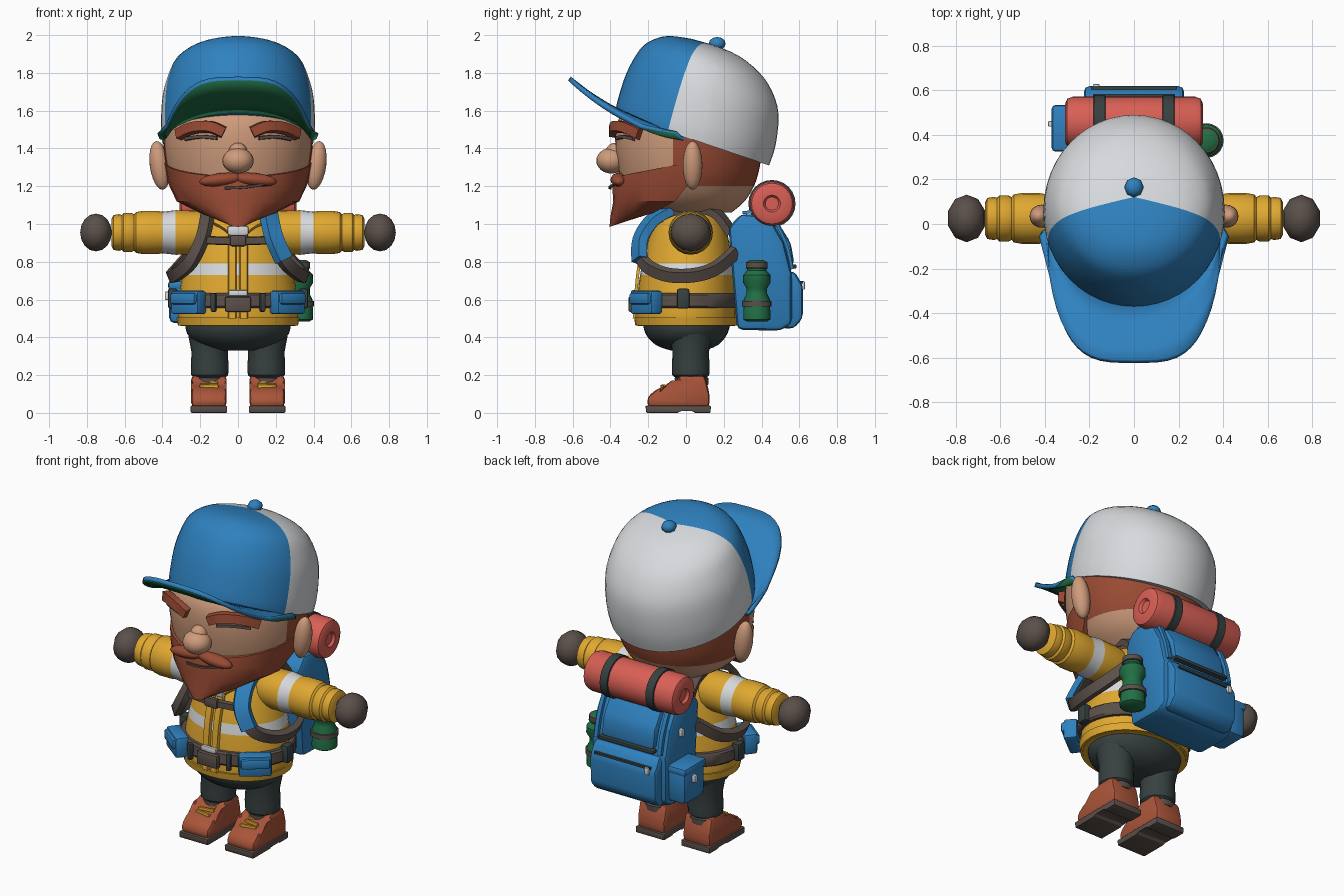
import bpy, bmesh, math
from mathutils import Vector, Matrix

if "Cube" in bpy.data.objects:
    bpy.data.objects.remove(bpy.data.objects["Cube"])

def material(name, rgb):
    m = bpy.data.materials.new(name)
    m.diffuse_color = (*rgb, 1)
    m.use_nodes = True
    m.node_tree.nodes["Principled BSDF"].inputs["Base Color"].default_value = m.diffuse_color
    return m

BLUE = material("blue cloth", (.028, .22, .52))
WHITE = material("pale grey", (.68, .70, .72))
SKIN = material("skin", (.62, .33, .20))
GINGER = material("ginger", (.32, .07, .034))
YELLOW = material("yellow jacket", (.74, .39, .03))
CHAR = material("charcoal", (.038, .052, .052))
STRAP = material("brown grey", (.105, .08, .068))
GREEN = material("green", (.015, .16, .06))
RED = material("coral red", (.69, .115, .09))
BOOT = material("boot leather", (.40, .09, .042))

def finish(name, bm, mats, mirror=False, angle=35, recalc=True):
    if recalc:
        bmesh.ops.recalc_face_normals(bm, faces=bm.faces[:])
    me = bpy.data.meshes.new(name)
    bm.to_mesh(me)
    bm.free()
    ob = bpy.data.objects.new(name, me)
    bpy.context.collection.objects.link(ob)
    for m in mats if isinstance(mats, list) else [mats]:
        me.materials.append(m)
    bpy.ops.object.select_all(action='DESELECT')
    ob.select_set(True)
    bpy.context.view_layer.objects.active = ob
    bpy.ops.object.shade_smooth_by_angle(angle=math.radians(angle))
    if mirror:
        ob.modifiers.new("mirror", 'MIRROR').use_mirror_merge = False
    return ob

def spline(pts, k, closed=False):
    """Catmull-Rom interpolation of tuples, k steps per span."""
    n, out = len(pts), []
    get = lambda i: pts[i % n] if closed else pts[max(0, min(n - 1, i))]
    for i in range(n if closed else n - 1):
        for s in range(k):
            t = s / k
            out.append(tuple(.5 * (2*b + (c-a)*t + (2*a-5*b+4*c-d)*t*t + (3*b-a-3*c+d)*t**3)
                             for a, b, c, d in zip(get(i-1), get(i), get(i+1), get(i+2))))
    return out if closed else out + [tuple(pts[-1])]

def bridge(rings, cap=True, wrap=False):
    bm = bmesh.new()
    vs = [[bm.verts.new(p) for p in r] for r in rings]
    n = len(vs[0])
    for a, b in list(zip(vs, vs[1:])) + ([(vs[-1], vs[0])] if wrap else []):
        for i in range(n):
            bm.faces.new((a[i], a[(i+1) % n], b[(i+1) % n], b[i]))
    if cap and not wrap:
        bm.faces.new(vs[0])
        bm.faces.new(vs[-1])
    return bm

def loft(rings, n=32, k=3, half=False):
    """Rings are (front y, front z, back y, back z, half width)."""
    out = []
    for yf, zf, yb, zb, w in spline(rings, k):
        r = []
        for i in range(n + half):
            if half:
                a = math.pi * (i / n - .5)
                r.append((w*math.sin(a), yb + (yf-yb)*math.cos(a), zb + (zf-zb)*math.cos(a)))
            else:
                a = 2 * math.pi * i / n
                c = (1 + math.cos(a)) / 2
                r.append((w*math.sin(a), yb + (yf-yb)*c, zb + (zf-zb)*c))
        out.append(r)
    return bridge(out)

def flat(rows):
    return [(f, z, b, z, w) for z, f, b, w in rows]

def lathe(profile, axis, c, n=20):
    out = []
    for t, r in profile:
        cs = [(r*math.cos(2*math.pi*i/n), r*math.sin(2*math.pi*i/n)) for i in range(n)]
        out.append([(t, c[0]+u, c[1]+v) if axis == 'X' else (c[0]+u, c[1]+v, t) for u, v in cs])
    return bridge(out)

def paint(bm, cuts, rule):
    for co, no in cuts:
        bmesh.ops.bisect_plane(bm, geom=bm.verts[:]+bm.edges[:]+bm.faces[:], plane_co=co, plane_no=no)
    for f in bm.faces:
        f.material_index = int(rule(f.calc_center_median()))
    return bm

def soften(bm, bevel, seg=2):
    if bevel:
        bmesh.ops.bevel(bm, geom=bm.edges[:], offset=bevel, segments=seg, profile=.5, affect='EDGES', clamp_overlap=True)
    return bm

def prism(name, prof, x0, x1, mat, bevel=.02, mirror=False):
    bm = bridge([[(x, y, z) for y, z in prof] for x in (x0, x1)])
    return finish(name, soften(bm, bevel), mat, mirror)

def box(name, loc, size, mat, rot=0, bevel=.01, mirror=False):
    bm = bmesh.new()
    bmesh.ops.create_cube(bm, size=1, matrix=Matrix.Diagonal((*size, 1)))
    soften(bm, bevel)
    bm.transform(Matrix.Translation(loc) @ Matrix.Rotation(math.radians(rot), 4, 'Z'))
    return finish(name, bm, mat, mirror)

def ball(name, loc, rad, mat, mirror=False, u=20, v=12, tilt=0):
    bm = bmesh.new()
    bmesh.ops.create_uvsphere(bm, u_segments=u, v_segments=v, radius=1)
    bm.transform(Matrix.Translation(loc) @ Matrix.Rotation(math.radians(tilt), 4, 'Y') @ Matrix.Diagonal((*rad, 1)))
    return finish(name, bm, mat, mirror, 50)

def band(name, pts, w, t, c, mat, mirror=False, closed=False, k=5):
    """Flat ribbon along a path, facing away from the point c."""
    p = [Vector(q) for q in spline(pts, k, closed)]
    out = []
    for i, q in enumerate(p):
        d = (p[(i+1) % len(p)] - p[i-1]) if closed else (p[min(i+1, len(p)-1)] - p[max(i-1, 0)])
        d.normalize()
        n = q - Vector(c)
        n = (n - d * n.dot(d)).normalized()
        s = d.cross(n)
        out.append([q + s*w*a/2 + n*t*b/2 for a, b in ((-1, -.6), (-.8, 1), (.8, 1), (1, -.6))])
    return finish(name, bridge(out, wrap=closed), mat, mirror)

# Head with hair at the back and sides
head = loft(flat([(1.06, -.2, .24, .19), (1.12, -.28, .31, .28), (1.2, -.335, .36, .345), (1.3, -.36, .39, .38),
                  (1.45, -.375, .41, .395), (1.58, -.345, .4, .375), (1.7, -.2, .3, .22)]), 40)
paint(head, [((0, -.07, 0), (0, 1, 0)), ((0, 0, 1.2), (0, 0, 1))], lambda p: p.y > -.07 and p.z > 1.2)
finish("head", head, [SKIN, GINGER])
ball("nose", (0, -.395, 1.335), (.083, .08, .068), SKIN)
ball("nose_bridge", (0, -.375, 1.38), (.05, .05, .05), SKIN)
ball("ear", (.415, .035, 1.31), (.052, .052, .13), SKIN, True, tilt=8)
band("eyebrow", [(.075, -.385, 1.485), (.15, -.375, 1.515), (.24, -.32, 1.51), (.315, -.245, 1.475)], .065, .045,
     (0, 0, 1.45), GINGER, True)
band("closed_eye", [(.11, -.365, 1.455), (.2, -.33, 1.462), (.28, -.275, 1.45)], .02, .02, (0, 0, 1.45), STRAP, True)

# Beard, moustache and mouth
beard = loft([(-.37, 1.25, .03, 1.33, .393), (-.39, 1.19, .02, 1.22, .372), (-.385, 1.12, -.06, 1.12, .325),
              (-.4, 1.04, -.17, 1.06, .2), (-.405, .985, -.3, 1.02, .07)], 14, 1, True)
finish("beard", beard, GINGER, angle=25)
ball("moustache", (.09, -.355, 1.235), (.12, .045, .035), GINGER, True, 14, 8, 6)
band("mouth", [(-.07, -.398, 1.19), (.04, -.404, 1.195), (.15, -.375, 1.212)], .014, .012, (0, 0, 1.2), STRAP)

# Cap crown, split into front and back panels
A = Vector((0, .12, 1.95))
N = (Vector((.4, -.03, 1.75)) - A).cross(Vector((.41, -.1, 1.5)) - A).normalized()
N *= 1 if N.y > 0 else -1
cap = loft([(-.37, 1.585, .44, 1.31, .402), (-.368, 1.63, .475, 1.42, .408), (-.33, 1.76, .49, 1.58, .40),
            (-.285, 1.86, .457, 1.70, .372), (-.225, 1.945, .39, 1.80, .325), (-.15, 1.985, .28, 1.89, .235),
            (-.08, 1.995, .15, 1.945, .12), (0, 1.985, .03, 1.98, .015)], 48, 3)
paint(cap, [(A, N), (A, (-N.x, N.y, N.z))], lambda p: N.dot(Vector((abs(p.x), p.y, p.z)) - A) > 0)
finish("cap_crown", cap, [BLUE, WHITE])
ball("cap_button", (0, .165, 1.955), (.043, .045, .035), BLUE, u=8, v=6)

# Cap brim with a green underside
bm = bmesh.new()
rows = []
for i in range(25):
    a = math.pi * (i / 24 - .5)
    s, c = math.sin(a), math.cos(a)
    inner = Vector((.39*s, .02 - .38*c, 1.45 + .16*c))
    y = -.05 - .56 * abs(c)**.55
    ox = math.copysign(abs(s)**.6, s) * (.405 - .06 * min(1, (-y-.05)/.5))
    outer = Vector((ox, y, 1.49 + .29*((-y-.05)/.56)**1.8))
    rows.append([bm.verts.new(inner.lerp(outer, t) + Vector((0, 0, -.01*math.sin(math.pi*t)))) for t in (0, .33, .67, 1)])
for a, b in zip(rows, rows[1:]):
    for j in range(3):
        bm.faces.new((a[j], a[j+1], b[j+1], b[j]))
bm.normal_update()
if sum(f.normal.z for f in bm.faces) < 0:
    bmesh.ops.reverse_faces(bm, faces=bm.faces[:])
brim = finish("cap_brim", bm, [BLUE, GREEN], recalc=False)
sol = brim.modifiers.new("thickness", 'SOLIDIFY')
sol.thickness, sol.offset, sol.material_offset = .025, -1, 1

# Jacket, sleeves and hands
torso = loft(flat([(.46, -.255, .26, .305), (.5, -.265, .265, .318), (.6, -.26, .26, .315), (.75, -.24, .25, .29),
                   (.9, -.205, .23, .25), (1.0, -.16, .2, .21), (1.08, -.1, .15, .14)]))
paint(torso, [((0, 0, z), (0, 0, 1)) for z in (.73, .79)], lambda p: .73 < p.z < .79)
finish("jacket", torso, [YELLOW, WHITE])
finish("jacket_hem", loft(flat([(.462, -.268, .272, .318), (.505, -.275, .275, .326)]), k=1), YELLOW)
band("jacket_placket", [(.03, -.272, .5), (.03, -.262, .65), (.03, -.243, .8), (.03, -.2, .96)], .045, .02, (.03, 0, .7), YELLOW, True)
band("collar", [(.02, -.19, .96), (.07, -.19, 1.0), (.15, -.12, 1.04)], .06, .03, (0, 0, .9), YELLOW, True)
box("collar_clasp", (0, -.215, .965), (.11, .03, .05), WHITE)
box("zip_pull", (0, -.28, .635), (.1, .02, .03), WHITE, bevel=.005)
arm = lathe([(.1, .09), (.2, .115), (.33, .118), (.4, .11), (.43, .115), (.5, .115), (.54, .108), (.55, .096),
             (.565, .104), (.605, .104), (.615, .093), (.63, .097), (.66, .092), (.67, .07)], 'X', (.025, .955))
paint(arm, [], lambda p: .33 < p.x < .4)
finish("sleeve", arm, [YELLOW, WHITE], True)
ball("hand", (.752, .025, .955), (.088, .107, .1), STRAP, True, 10, 8)

# Trousers and boots
finish("hips", loft(flat([(.33, -.08, .1, .1), (.36, -.16, .17, .2), (.42, -.215, .22, .27), (.5, -.23, .24, .28)])), CHAR)
finish("leg", lathe([(.185, .08), (.2, .098), (.25, .1), (.32, .096), (.42, .115)], 'Z', (.15, .025)), CHAR, True)
prism("boot", [(-.205, .03), (-.205, .085), (-.15, .13), (-.06, .15), (-.035, .2), (.1, .2), (.125, .1), (.125, .03)],
      .06, .248, BOOT, .024, True)
prism("boot_sole", [(-.21, .0), (-.215, .038), (.132, .038), (.13, 0), (.045, 0), (.035, .015), (-.03, .015), (-.04, 0)],
      .057, .251, STRAP, .006, True)
finish("boot_cuff", lathe([(.145, .075), (.15, .088), (.185, .09), (.192, .075)], 'Z', (.153, .03)), STRAP, True)
for i in range(3):
    box(f"boot_lace_{i+1}", (.153, -.12+.035*i, .139+.009*i), (.1-.005*i, .016, .02), YELLOW, 8*(-1)**i, .004, True)

# Belt and pouches
finish("belt", loft(flat([(.555, -.28, .28, .335), (.565, -.288, .285, .344), (.625, -.284, .285, .342), (.635, -.275, .28, .333)]), k=1), STRAP)
box("belt_buckle", (0, -.285, .575), (.14, .04, .08), STRAP)
box("belt_clip", (.345, -.015, .605), (.05, .065, .105), CHAR, mirror=True)
box("belt_side_tab", (.13, -.275, .585), (.03, .03, .1), CHAR, 15, mirror=True)
box("pouch", (.262, -.21, .585), (.185, .08, .125), BLUE, 38, .015, True)
box("pouch_flap", (.272, -.222, .605), (.165, .08, .06), BLUE, 38, .012, True)

# Backpack straps
band("shoulder_strap", [(.17, .24, .95), (.165, .15, 1.06), (.16, 0, 1.085), (.165, -.15, 1.03), (.19, -.225, .92), (.25, -.225, .8),
     (.325, -.12, .735), (.35, .02, .725), (.32, .15, .76), (.24, .26, .85)], .075, .045, (.05, .02, .85), STRAP, True)
band("shoulder_pad", [(.16, -.08, 1.08), (.17, -.175, 1.02), (.195, -.24, .92), (.245, -.245, .81)], .1, .055, (.05, .02, .85), BLUE)
band("chest_strap", [(-.19, -.23, .915), (0, -.245, .91), (.19, -.23, .915)], .045, .03, (0, 0, .91), STRAP)
box("chest_buckle", (0, -.255, .912), (.085, .03, .06), STRAP)

# Backpack
prism("backpack", [(.27, .44), (.225, .98), (.29, 1.055), (.44, 1.04), (.52, .9), (.56, .74), (.56, .47), (.5, .435)],
      -.255, .255, BLUE, .03)
prism("backpack_lid", [(.4, .78), (.4, 1.03), (.465, 1.045), (.555, .9), (.575, .78)], -.18, .18, BLUE, .025)
prism("back_pocket", [(.5, .45), (.5, .75), (.575, .75), (.62, .67), (.618, .5), (.57, .445)], -.225, .225, BLUE, .025)
prism("pocket_zip", [(.58, .685), (.58, .698), (.62, .698), (.62, .685)], -.19, .19, CHAR, 0)
prism("lid_piping", [(.5, .765), (.5, .785), (.585, .785), (.585, .765)], -.185, .185, CHAR, .004)
box("side_pocket", (-.29, .43, .585), (.15, .2, .22), BLUE, 0, .03)
box("side_pocket_flap", (-.295, .43, .675), (.15, .21, .05), BLUE, 0, .018)
for i, p in enumerate([(-.17, .617, .675), (-.372, .45, .62), (-.262, .42, .86)]):
    box(f"zip_tag_{i+1}", p, (.03, .025, .045), WHITE, bevel=.006)
band("lid_strap", [(.215, .3, 1.06), (.215, .44, 1.045), (.215, .525, .9), (.215, .56, .76)], .03, .02, (.215, .3, .7), BLUE, True)

# Bottle in its holder
finish("bottle", lathe([(.485, .055), (.495, .072), (.6, .07), (.63, .055), (.66, .055), (.69, .073), (.73, .072), (.755, .05),
                        (.765, .052), (.8, .05), (.81, .035)], 'Z', (.325, .375)), GREEN)
for z in (.56, .765):
    finish("bottle_ring", lathe([(z, .06), (z+.004, .078 if z < .7 else .057), (z+.032, .078 if z < .7 else .057), (z+.036, .05)], 'Z',
                                (.325, .375)), STRAP)

# Bedroll with two straps
half = [(.0, .117), (.275, .117), (.3, .108), (.31, .085), (.31, .045), (.295, .035), (.295, .012)]
finish("bedroll", lathe([(-x, r) for x, r in half[:0:-1]] + half, 'X', (.455, 1.108), 24), RED)
finish("bedroll_strap", lathe([(.127, .11), (.13, .125), (.18, .125), (.183, .11)], 'X', (.455, 1.108), 24), CHAR, True)
